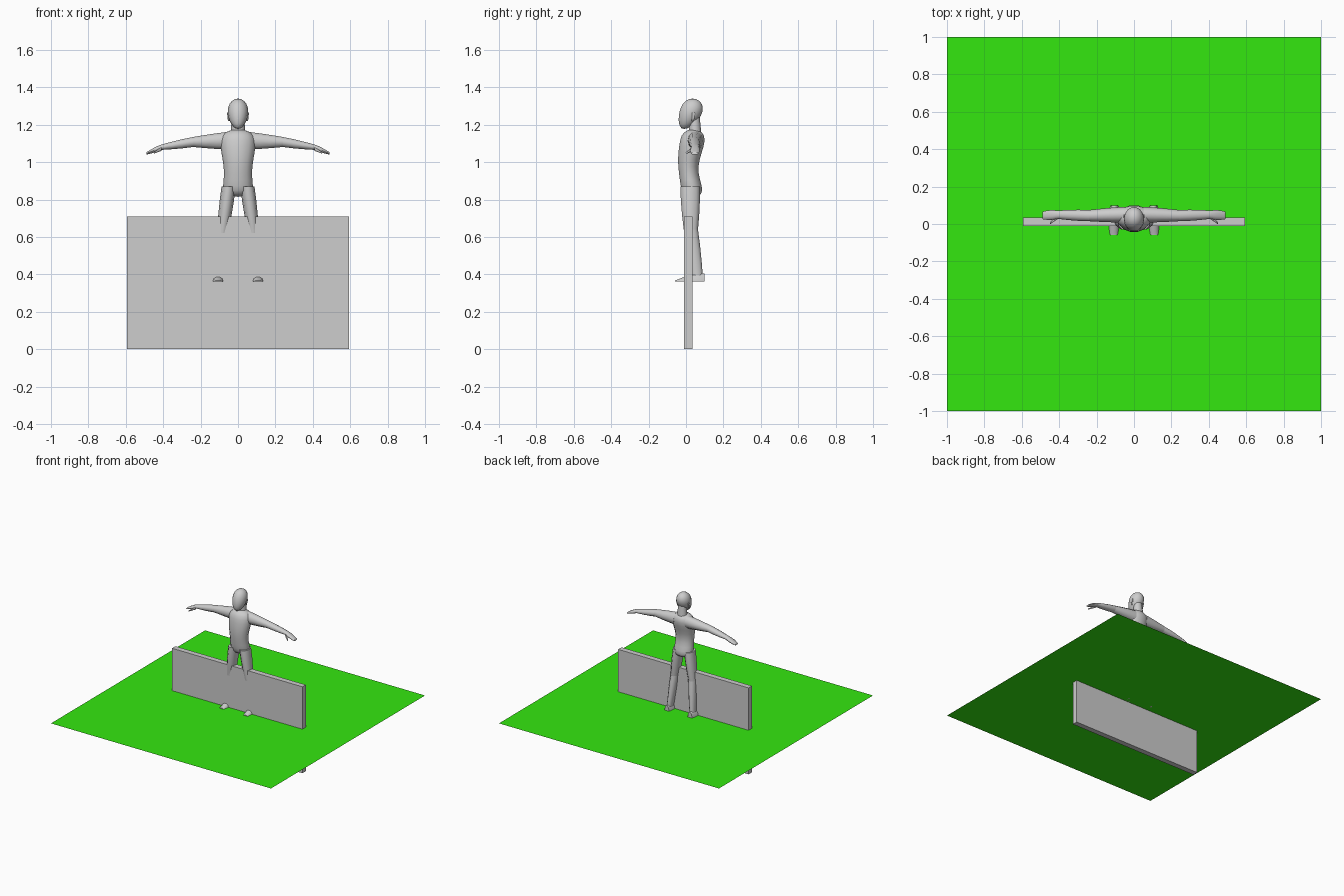
import bpy
import bmesh
from math import cos, pi, sin, sqrt, tau
from mathutils import Vector

cube = bpy.data.objects.get("Cube")
if cube:
    bpy.data.objects.remove(cube, do_unlink=True)


def material(name, red, green, blue):
    mat = bpy.data.materials.new(name)
    colour = (red, green, blue, 1)
    mat.use_nodes = True
    mat.diffuse_color = colour
    mat.node_tree.nodes["Principled BSDF"].inputs["Base Color"].default_value = colour
    return mat


stone_grey = material("stone grey", 0.61, 0.61, 0.61)
grass_green = material("grass green", 0.034, 0.8, 0.005)
X_AXIS, Y_AXIS, Z_AXIS = range(3)
LAWN_HEIGHT = 0.362


def finish(name, bm, mat):
    """Turn a bmesh into a named object with one material."""
    bmesh.ops.remove_doubles(bm, verts=bm.verts, dist=0.0001)
    bmesh.ops.recalc_face_normals(bm, faces=bm.faces)
    mesh = bpy.data.meshes.new(name)
    bm.to_mesh(mesh)
    bm.free()
    mesh.materials.append(mat)
    obj = bpy.data.objects.new(name, mesh)
    bpy.context.collection.objects.link(obj)
    return obj


def loft(name, axis, shape, steps=12, sides=14):
    """Skin ellipses square to an axis; shape(t) gives centre and two radii."""
    u, v = [i for i in range(3) if i != axis]
    bm = bmesh.new()
    rings = []
    for step in range(steps):
        centre, radius_u, radius_v = shape((1 - cos(pi * step / (steps - 1))) / 2)
        ring = []
        for side in range(sides):
            point = Vector(centre)
            point[u] += radius_u * cos(tau * side / sides)
            point[v] += radius_v * sin(tau * side / sides)
            point.z = max(point.z, LAWN_HEIGHT)
            ring.append(bm.verts.new(point))
        rings.append(ring)
    for lower, upper in zip(rings, rings[1:]):
        for side in range(sides):
            after = (side + 1) % sides
            bm.faces.new((lower[side], lower[after], upper[after], upper[side]))
    bm.faces.new(rings[0])
    bm.faces.new(rings[-1])
    obj = finish(name, bm, stone_grey)
    obj.data.shade_smooth()
    obj.data.set_sharp_from_angle(angle=pi / 3)
    return obj


def limb(name, axis, start, end, first, last, swell=0):
    """Tapered tube between two joints, fuller in the middle by swell."""
    def shape(t):
        fuller = 1 + swell * sin(pi * t)
        radii = Vector(first).lerp(Vector(last), t) * fuller
        return Vector(start).lerp(Vector(end), t), radii.x, radii.y
    return loft(name, axis, shape, steps=6, sides=10)


def pair(name, *settings):
    """Limb on the left, mirrored to the right."""
    mirror = limb(name, *settings).modifiers.new("Mirror", "MIRROR")
    mirror.use_mirror_merge = False


def torso_shape(t):
    """Hips, narrow waist and broad chest from one wave, closed at both ends."""
    closing = sqrt(max(0, 1 - (2 * t - 1) ** 8))
    width = (0.085 + 0.01 * cos(tau * (t - 0.85))) * closing
    depth_centre = 0.025 + 0.012 * cos(tau * (t - 0.95))
    return (0, depth_centre, 0.815 + 0.36 * t), width, width * 0.72


def head_shape(t):
    """Egg that narrows and leans forward toward the chin."""
    width = 2 * sqrt(max(0, t * (1 - t))) * (0.046 + 0.016 * t)
    depth_centre = 0.035 - 0.045 * (1 - t) ** 2
    return (0, depth_centre, 1.178 + 0.162 * t), width, width * 1.15


# Flat lawn
bm = bmesh.new()
bmesh.ops.create_grid(bm, x_segments=1, y_segments=1, size=1)
bmesh.ops.translate(bm, verts=bm.verts, vec=(0, 0, LAWN_HEIGHT))
finish("lawn", bm, grass_green)

# Wall, half sunk through the lawn
wall_size = Vector((1.185, 0.044, 0.71))
bm = bmesh.new()
bmesh.ops.create_cube(bm, size=1)
bmesh.ops.scale(bm, verts=bm.verts, vec=wall_size)
bmesh.ops.translate(bm, verts=bm.verts, vec=(0, 0.012, wall_size.z / 2))
finish("wall", bm, stone_grey)

# Trunk, neck and head
loft("torso", Z_AXIS, torso_shape, steps=16)
limb("neck", Z_AXIS, (0, 0.05, 1.13), (0, 0.045, 1.24), (0.042, 0.036), (0.033, 0.03))
loft("head", Z_AXIS, head_shape)
limb("nose", Z_AXIS, (0, -0.03, 1.23), (0, -0.026, 1.27), (0.01, 0.01), (0.004, 0.005))
pair("ears", Z_AXIS, (0.05, 0.036, 1.22), (0.055, 0.042, 1.265), (0.004, 0.006), (0.004, 0.01))

# Outstretched arms: joints and their radii are shared by neighbouring parts
shoulder, shoulder_size = (0.05, 0.05, 1.115), (0.042, 0.05)
elbow, elbow_size = (0.24, 0.045, 1.108), (0.03, 0.028)
wrist, wrist_size = (0.41, 0.05, 1.08), (0.022, 0.015)
pair("upper_arms", X_AXIS, shoulder, elbow, shoulder_size, elbow_size, 0.04)
pair("forearms", X_AXIS, elbow, wrist, elbow_size, wrist_size, 0.1)
pair("hands", X_AXIS, wrist, (0.49, 0.046, 1.047), wrist_size, (0.02, 0.007), 0.25)
pair("thumbs", X_AXIS, (0.41, 0.035, 1.07), (0.45, 0.003, 1.05), (0.01, 0.01), (0.005, 0.005))

# Legs pass through the wall, with knees in front and shins behind
hip, hip_size = (0.05, 0.022, 0.87), (0.038, 0.055)
knee, knee_size = (0.08, 0.026, 0.64), (0.031, 0.04)
ankle, ankle_size = (0.105, 0.06, 0.37), (0.02, 0.033)
pair("thighs", Z_AXIS, hip, knee, hip_size, knee_size, 0.08)
pair("shins", Z_AXIS, knee, ankle, knee_size, ankle_size, 0.08)
heel, toe = (0.105, 0.1, LAWN_HEIGHT), (0.108, -0.06, LAWN_HEIGHT)
pair("feet", Y_AXIS, heel, toe, (0.02, 0.045), (0.02, 0.006), 0.5)
